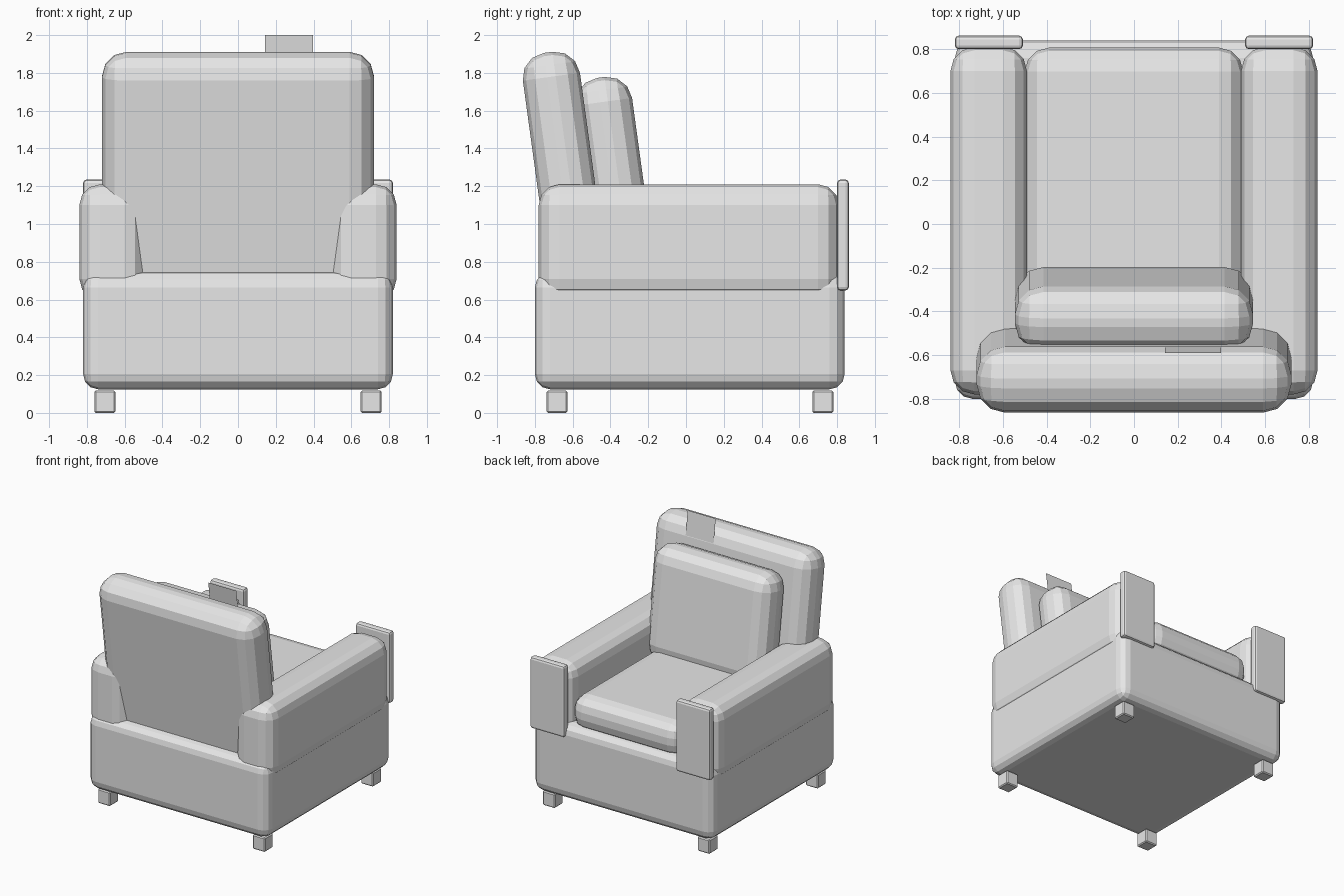
import bpy, math
from mathutils import Vector

if "Cube" in bpy.data.objects:
    bpy.data.objects.remove(bpy.data.objects["Cube"])

# One plain upholstery colour
grey = bpy.data.materials.new("light_grey")
grey.use_nodes = True
grey.diffuse_color = (0.8, 0.8, 0.8, 1)
bsdf = next(n for n in grey.node_tree.nodes if n.type == "BSDF_PRINCIPLED")
bsdf.inputs["Base Color"].default_value = grey.diffuse_color


def padded_box(name, low, high, radius, segments=3, lean=0.0):
    """Box between two corners with faceted round edges, leaning about its centre."""
    low, high = Vector(low), Vector(high)
    bpy.ops.mesh.primitive_cube_add(size=1, location=(low + high) / 2)
    box = bpy.context.object
    box.name = name
    for v in box.data.vertices:
        v.co = v.co * (high - low)
    box.rotation_euler.x = math.radians(lean)
    box.data.materials.append(grey)
    bevel = box.modifiers.new("rounded_edges", "BEVEL")
    bevel.width = radius
    bevel.segments = segments
    bevel.limit_method = "NONE"
    return box


LEAN = 7.8  # backward tilt of the back parts

# Base and seat
padded_box("base", (-0.82, -0.80, 0.125), (0.82, 0.84, 0.745), 0.08)
padded_box("seat_cushion", (-0.5, -0.7, 0.70), (0.5, 0.807, 0.98), 0.11)

# Leaning back and loose cushion
padded_box("backrest", (-0.72, -0.79, 0.55), (0.72, -0.485, 1.915), 0.13, lean=LEAN)
padded_box("back_cushion", (-0.545, -0.54, 0.87), (0.545, -0.24, 1.78), 0.13, lean=LEAN)

# Arms, front panels and legs on both sides
for side, s in (("right", -1), ("left", 1)):
    x0, x1 = sorted((s * 0.49, s * 0.84))
    padded_box(side + "_arm", (x0, -0.78, 0.60), (x1, 0.81, 1.21), 0.11)
    x0, x1 = sorted((s * 0.508, s * 0.82))
    padded_box(side + "_arm_panel", (x0, 0.80, 0.648), (x1, 0.862, 1.235), 0.018, 2)
    for end, y in (("back", -0.683), ("front", 0.725)):
        padded_box(f"{end}_{side}_leg", (s * 0.705 - 0.056, y - 0.056, 0),
                   (s * 0.705 + 0.056, y + 0.056, 0.118), 0.008, 1)

# Thin tag standing up from the front of the backrest
bpy.ops.mesh.primitive_plane_add(size=1, location=(0.27, -0.561, 1.79))
tag = bpy.context.object
tag.name = "back_tag"
for v in tag.data.vertices:
    v.co = (v.co.x * 0.255, v.co.y * 0.424, 0)
tag.rotation_euler.x = math.radians(90 + LEAN)
tag.data.materials.append(grey)
